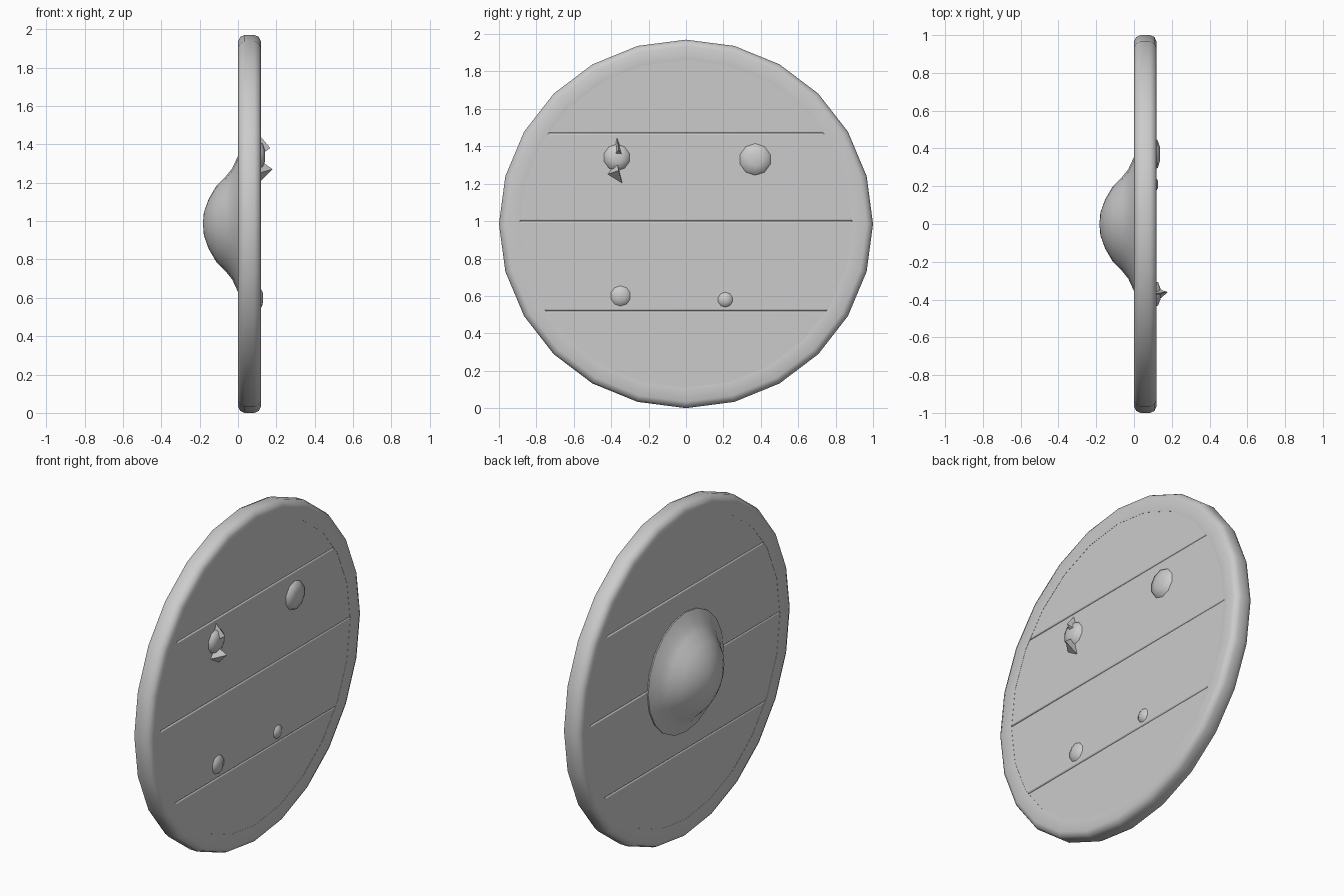
import bpy, bmesh
from math import sin, cos, pi, sqrt

if "Cube" in bpy.data.objects:
    bpy.data.objects.remove(bpy.data.objects["Cube"])

CZ = 0.985      # height of the shield centre
ZS = 0.985      # the disc is slightly squashed in height


def make(name, bm, angle=40):
    bmesh.ops.recalc_face_normals(bm, faces=bm.faces)
    me = bpy.data.meshes.new(name)
    bm.to_mesh(me)
    bm.free()
    ob = bpy.data.objects.new(name, me)
    bpy.context.collection.objects.link(ob)
    bpy.ops.object.select_all(action='DESELECT')
    ob.select_set(True)
    bpy.context.view_layer.objects.active = ob
    bpy.ops.object.shade_smooth_by_angle(angle=angle * pi / 180)
    return ob


def revolve(name, profile, n, cy=0, cz=CZ, zs=1.0, closed=False, angle=40):
    """Spin a profile of (radius, x) about an axis along x."""
    bm = bmesh.new()
    rings = []
    for r, x in profile:
        if r == 0:
            rings.append([bm.verts.new((x, cy, cz))] * n)
        else:
            rings.append([bm.verts.new((x, cy + r * sin(2 * pi * i / n),
                                        cz + zs * r * cos(2 * pi * i / n))) for i in range(n)])
    pairs = list(zip(rings, rings[1:]))
    if closed:
        pairs.append((rings[-1], rings[0]))
    for a, b in pairs:
        for i in range(n):
            j = (i + 1) % n
            bm.faces.new(list(dict.fromkeys((a[i], a[j], b[j], b[i]))))
    return make(name, bm, angle)


# Rounded rim around the edge
revolve("rim", [(0.89, 0.006), (0.965, 0.0), (0.99, 0.012), (1.0, 0.035), (1.0, 0.085),
                (0.99, 0.108), (0.965, 0.12), (0.89, 0.114)], 24, zs=ZS, closed=True, angle=60)


# Four horizontal planks with softened seams
def plank(name, z0, z1, r=0.93):
    bm = bmesh.new()
    z0, z1 = max(z0, CZ - r * 0.985), min(z1, CZ + r * 0.985)
    zs = [z0 + (z1 - z0) * i / 8 for i in range(9)]
    w = [sqrt(r * r - (z - CZ) ** 2) for z in zs]
    outline = list(zip(w, zs)) + [(-a, b) for a, b in reversed(list(zip(w, zs)))]
    f = bm.faces.new([bm.verts.new((0.007, y, z)) for y, z in outline])
    ext = bmesh.ops.extrude_face_region(bm, geom=[f])
    bmesh.ops.translate(bm, vec=(0.106, 0, 0),
                        verts=[v for v in ext['geom'] if isinstance(v, bmesh.types.BMVert)])
    ob = make(name, bm)
    bev = ob.modifiers.new("soft_edges", 'BEVEL')
    bev.width = 0.008
    bev.segments = 2


seams = [0, 0.52, 1.0, 1.47, 2]
for i in range(4):
    plank(f"plank_{i + 1}", seams[i], seams[i + 1])

# Domed boss with a flared foot on the outer face
revolve("boss", [(0, -0.183), (0.06, -0.178), (0.13, -0.153), (0.2, -0.112),
                 (0.25, -0.062), (0.29, -0.03), (0.355, 0.0), (0.355, 0.012), (0, 0.012)], 20, angle=50)

# Rivets on the inner face
for i, (y, z, r, h) in enumerate([(0.37, 1.33, 0.09, 0.138), (-0.37, 1.34, 0.075, 0.14),
                                  (0.21, 0.58, 0.045, 0.128), (-0.35, 0.6, 0.06, 0.13)]):
    revolve(f"rivet_{i + 1}", [(r, 0.105), (r * 0.85, h - 0.012), (r * 0.4, h), (0, h)],
            10, cy=y, cz=z, angle=60)


# Torn strap ends standing off the upper rivet
def strap_end(name, tip, base):
    bm = bmesh.new()
    t = bm.verts.new(tip)
    b = [bm.verts.new((0.11, y, z)) for y, z in base]
    bm.faces.new(b)
    for i in range(len(b)):
        bm.faces.new((b[i], b[(i + 1) % len(b)], t))
    make(name, bm, 20)


strap_end("strap_end_upper", (0.168, -0.36, 1.38), [(-0.39, 1.34), (-0.33, 1.34), (-0.37, 1.45)])
strap_end("strap_end_lower", (0.18, -0.36, 1.27), [(-0.42, 1.25), (-0.34, 1.2), (-0.37, 1.32)])
